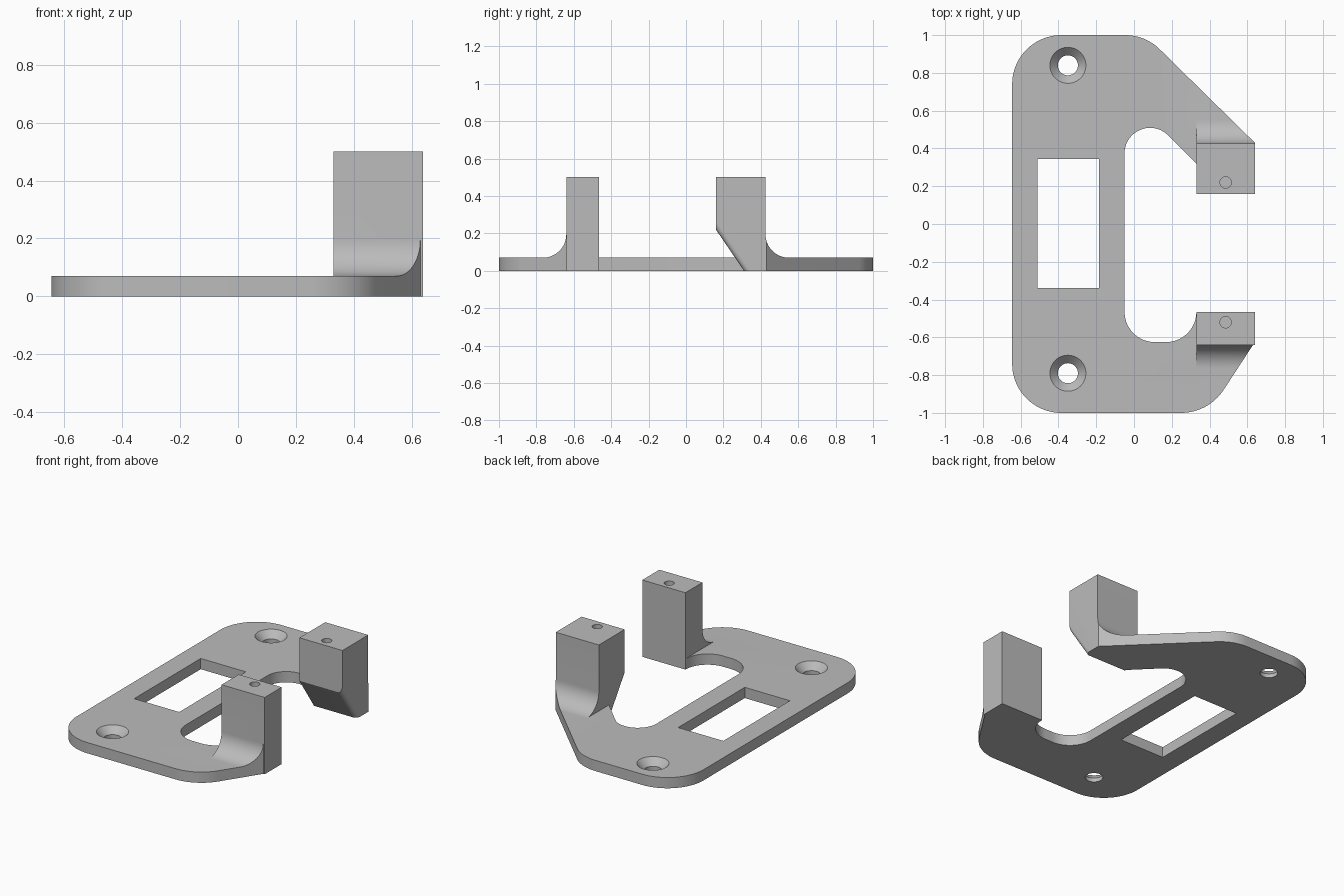
import bpy, bmesh
from math import pi, sin, cos, tan
from mathutils import Vector

if "Cube" in bpy.data.objects:
    bpy.data.objects.remove(bpy.data.objects["Cube"], do_unlink=True)

grey = bpy.data.materials.new("plain grey")
grey.use_nodes = True
colour = (0.5, 0.5, 0.5, 1)
grey.diffuse_color = colour
grey.node_tree.nodes["Principled BSDF"].inputs["Base Color"].default_value = colour

THICK, HEIGHT, RIGHT = 0.07, 0.5, 0.64
INNER = 0.33


def rounded(corners, steps=20):
    """Polygon from (x, y, radius) corners, each rounded by an arc."""
    out = []
    for i, (x, y, r) in enumerate(corners):
        p = Vector((x, y))
        if not r:
            out.append(p)
            continue
        a = (Vector(corners[i - 1][:2]) - p).normalized()
        b = (Vector(corners[(i + 1) % len(corners)][:2]) - p).normalized()
        half = a.angle(b) / 2
        centre = p + (a + b).normalized() * r / sin(half)
        start = p + a * r / tan(half) - centre
        end = p + b * r / tan(half) - centre
        sweep = start.angle_signed(end)
        for k in range(steps + 1):
            t = -sweep * k / steps
            out.append(centre + Vector((start.x * cos(t) - start.y * sin(t),
                                        start.x * sin(t) + start.y * cos(t))))
    return out


def prism(name, points, low, high, along_x=False):
    """Extrude a polygon along z, or a (y, z) profile along x."""
    bm = bmesh.new()
    place = (lambda p: (low, p[0], p[1])) if along_x else (lambda p: (p[0], p[1], low))
    face = bm.faces.new([bm.verts.new(place(p)) for p in points])
    top = bmesh.ops.extrude_face_region(bm, geom=[face])["geom"]
    move = Vector((high - low, 0, 0)) if along_x else Vector((0, 0, high - low))
    bmesh.ops.translate(bm, vec=move, verts=[v for v in top if isinstance(v, bmesh.types.BMVert)])
    return finish(name, bm)


def finish(name, bm):
    bmesh.ops.recalc_face_normals(bm, faces=bm.faces)
    mesh = bpy.data.meshes.new(name)
    bm.to_mesh(mesh)
    bm.free()
    mesh.materials.append(grey)
    ob = bpy.data.objects.new(name, mesh)
    bpy.context.collection.objects.link(ob)
    return ob


def cone(name, x, y, z0, z1, r0, r1):
    ring = [(cos(2 * pi * k / 48), sin(2 * pi * k / 48)) for k in range(48)]
    bm = bmesh.new()
    loops = [[bm.verts.new((x + r * c, y + r * s, z)) for c, s in ring]
             for z, r in ((z0, r0), (z1, r1))]
    for loop in loops:
        bm.faces.new(loop)
    for k in range(48):
        j = (k + 1) % 48
        bm.faces.new((loops[0][k], loops[0][j], loops[1][j], loops[1][k]))
    return finish(name, bm)


def combine(ob, other, operation):
    mod = ob.modifiers.new(operation.lower(), "BOOLEAN")
    mod.object, mod.operation, mod.solver = other, operation, "EXACT"
    bpy.ops.object.select_all(action="DESELECT")
    bpy.context.view_layer.objects.active = ob
    ob.select_set(True)
    bpy.ops.object.modifier_apply(modifier=mod.name)
    bpy.data.objects.remove(other, do_unlink=True)


def outline(right):
    return rounded([(-0.645, -1, 0.26), (0.395, -1, 0.27), (0.63, -0.64, 0), (right, -0.64, 0),
                    (right, 0.43, 0), (0.64, 0.43, 0), (0.06, 1, 0.26), (-0.645, 1, 0.26)]
                   if right > RIGHT else
                   [(-0.645, -1, 0.26), (0.395, -1, 0.27), (0.63, -0.64, 0), (right, -0.64, 0),
                    (right, 0.43, 0), (0.06, 1, 0.26), (-0.645, 1, 0.26)])


def fillet(y, side, r=0.125):
    """Concave arc running from a post face down to the plate."""
    return [(y + side * r * (1 - cos(a)), THICK + r * (1 - sin(a)))
            for a in (pi / 2 * k / 16 for k in range(17))]


# Base plate with open slot and window
bracket = prism("bracket", outline(RIGHT), 0, THICK)
slot = rounded([(-0.05, -0.625, 0.16), (INNER, -0.625, 0.16), (0.7, -0.465, 0), (0.7, 0.38, 0),
                (INNER, 0.38, 0), (INNER, 0.32, 0), (-0.05, 0.70, 0.135)][:2]
               + [(INNER, -0.465, 0), (0.7, -0.465, 0), (0.7, 0.38, 0),
                  (INNER, 0.38, 0), (INNER, 0.32, 0), (-0.05, 0.70, 0.135)])
# Drop the point that repeats where the arc meets the straight edge
slot = [p for i, p in enumerate(slot) if (p - slot[i - 1]).length > 0.006]
combine(bracket, prism("slot_cutter", slot, -0.1, 0.2), "DIFFERENCE")
window = [(-0.51, -0.34), (-0.185, -0.34), (-0.185, 0.345), (-0.51, 0.345)]
combine(bracket, prism("window_cutter", window, -0.1, 0.2), "DIFFERENCE")

# Countersunk screw holes
for y in (-0.79, 0.84):
    combine(bracket, cone("hole_cutter", -0.35, y, -0.1, 0.2, 0.053, 0.053), "DIFFERENCE")
    combine(bracket, cone("sink_cutter", -0.35, y, 0.026, 0.08, 0.053, 0.105), "DIFFERENCE")

# Posts: straight front post, back post with a sloped underside
front = fillet(-0.64, -1)
front_post = prism("front_post", [(-0.465, 0), (-0.465, HEIGHT), (-0.64, HEIGHT)] + front
                   + [(front[-1][0], 0)], INNER, RIGHT, True)
back = fillet(0.425, 1)
back_post = prism("back_post", [(0.31, 0), (0.16, 0.22), (0.16, HEIGHT), (0.425, HEIGHT)] + back
                  + [(back[-1][0], 0)], INNER, RIGHT, True)

# Round the outer edge of the sloped underside
bm = bmesh.new()
bm.from_mesh(back_post.data)
edges = [e for e in bm.edges if all(v.co.x > 0.6 and v.co.y < 0.32 and v.co.z < 0.3 for v in e.verts)]
bmesh.ops.bevel(bm, geom=edges, offset=0.03, segments=5, profile=0.5, affect="EDGES")
bm.to_mesh(back_post.data)
bm.free()

# Trim the posts to the plate outline, join and drill them
for post, y in ((front_post, -0.52), (back_post, 0.22)):
    combine(post, prism("trim_cutter", outline(0.7), -0.1, 0.7), "INTERSECT")
    combine(bracket, post, "UNION")
    combine(bracket, cone("pilot_cutter", 0.485, y, 0.3, 0.6, 0.03, 0.03), "DIFFERENCE")

bpy.ops.object.select_all(action="DESELECT")
bracket.select_set(True)
bpy.context.view_layer.objects.active = bracket
bpy.ops.object.shade_smooth_by_angle(angle=pi / 6)
